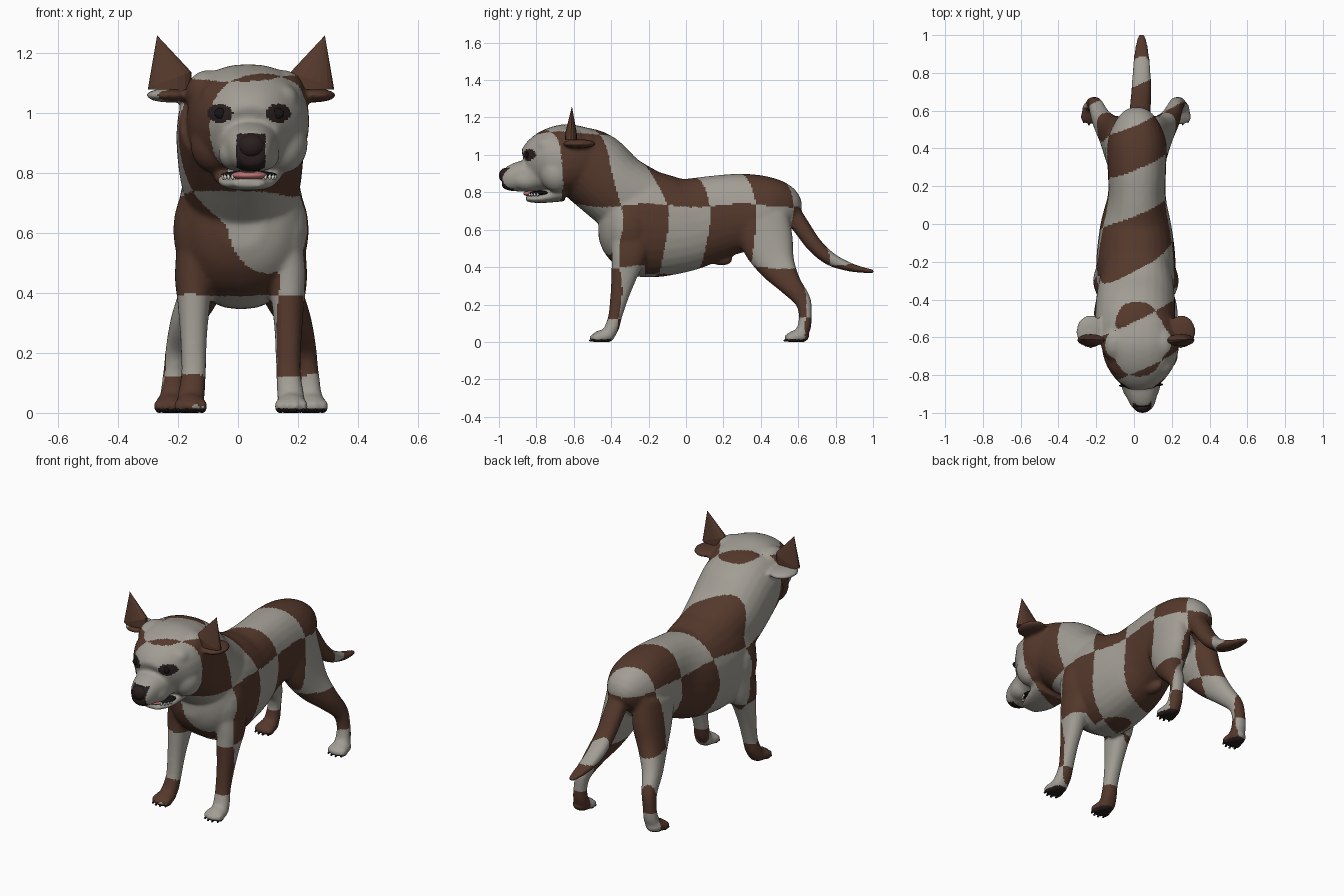
import bpy
import bmesh
from math import sin, cos, pi, copysign
from mathutils import Vector, Matrix
from mathutils.bvhtree import BVHTree

cube = bpy.data.objects.get("Cube")
if cube:
    bpy.data.objects.remove(cube, do_unlink=True)


def material(name, colour):
    mat = bpy.data.materials.new(name)
    mat.use_nodes = True
    rgba = (*colour, 1)
    mat.diffuse_color = rgba
    mat.node_tree.nodes["Principled BSDF"].inputs["Base Color"].default_value = rgba
    return mat


white_fur = material("white_fur", (.36, .34, .3))
brown_fur = material("brown_fur", (.09, .04, .025))
dark_skin = material("dark_skin", (.022, .013, .013))
black = material("black", (.008, .007, .007))
pink = material("pink", (.52, .17, .17))
ivory = material("ivory", (.75, .73, .66))


def ellipsoid(bm, centre, radii, segments=20):
    matrix = Matrix.Translation(centre) @ Matrix.Diagonal((*radii, 1))
    bmesh.ops.create_uvsphere(bm, u_segments=segments, v_segments=segments // 2,
                              radius=1, matrix=matrix)


def smooth_path(path, steps=4):
    """Spline through points of (x, y, z, half width, half thickness)."""
    pts = [Vector(p) for p in path]
    last = len(pts) - 1
    result = []
    for i in range(last):
        a, b, c, d = (pts[min(max(k, 0), last)] for k in range(i - 1, i + 3))
        for step in range(steps):
            t = step / steps
            result.append((b * 2 + (c - a) * t + (a * 2 - b * 5 + c * 4 - d) * t ** 2
                           + (b * 3 - a - c * 3 + d) * t ** 3) * .5)
    result.append(pts[last])
    return result


def tube(bm, path, sides=28):
    """Loft slightly squared rings at right angles to the path."""
    pts = smooth_path(path)
    centres = [Vector(p[:3]) for p in pts]
    rings = []
    for i, p in enumerate(pts):
        along = centres[min(i + 1, len(pts) - 1)] - centres[max(i - 1, 0)]
        up = along.cross(Vector((1, 0, 0))).normalized()
        across = up.cross(along).normalized()
        ring = []
        for k in range(sides):
            c, s = cos(2 * pi * k / sides), sin(2 * pi * k / sides)
            c, s = copysign(abs(c) ** .88, c), copysign(abs(s) ** .88, s)
            ring.append(bm.verts.new(centres[i] + across * (c * p[3]) + up * (s * p[4])))
        rings.append(ring)
    for low, high in zip(rings, rings[1:]):
        for k in range(sides):
            n = (k + 1) % sides
            bm.faces.new((low[k], low[n], high[n], high[k]))
    bm.faces.new(rings[0][::-1])
    bm.faces.new(rings[-1])


def make_object(name, bm, mats, smooth=True):
    bmesh.ops.recalc_face_normals(bm, faces=bm.faces)
    mesh = bpy.data.meshes.new(name)
    bm.to_mesh(mesh)
    bm.free()
    for mat in mats:
        mesh.materials.append(mat)
    mesh.polygons.foreach_set("use_smooth", [smooth] * len(mesh.polygons))
    obj = bpy.data.objects.new(name, mesh)
    bpy.context.collection.objects.link(obj)
    return obj


MID = .01     # centre line of the body
FACE = .037   # centre line of the head

# Torso, neck, skull, muzzle, lower jaw and tail
body = bmesh.new()
tube(body, [(.015, .55, .63, .07, .1), (.015, .505, .665, .125, .17),
            (.015, .43, .685, .157, .197), (.015, .3, .69, .155, .21),
            (.015, .15, .665, .153, .225), (.01, 0, .628, .187, .25),
            (.01, -.15, .625, .207, .28), (.01, -.27, .64, .21, .285),
            (.01, -.37, .64, .2, .235), (.01, -.435, .64, .145, .165),
            (.01, -.467, .64, .075, .09)])
tube(body, [(.015, -.18, .68, .17, .22), (.01, -.37, .81, .205, .2),
            (.006, -.5, .925, .212, .205), (.012, -.6, .975, .208, .185)])
tube(body, [(.03, -.5, .98, .18, .16), (.033, -.62, .975, .205, .19),
            (.035, -.72, .965, .19, .178), (.037, -.79, .95, .15, .145),
            (.04, -.845, .93, .095, .1)])
tube(body, [(.035, -.76, .9, .12, .09), (.04, -.88, .885, .09, .082),
            (.045, -.95, .872, .067, .065), (.045, -.985, .87, .043, .043)])
tube(body, [(.03, -.66, .8, .12, .05), (.033, -.78, .766, .09, .024),
            (.035, -.855, .768, .052, .018)])
tube(body, [(.025, .45, .79, .07, .06), (.028, .53, .73, .06, .055),
            (.033, .612, .622, .056, .047), (.038, .685, .52, .054, .042),
            (.04, .77, .445, .05, .036), (.04, .87, .402, .043, .024),
            (.04, .95, .384, .032, .015), (.04, 1.007, .376, .017, .01)])
ellipsoid(body, (.015, .19, .438), (.032, .06, .03))

# Paired parts: legs, paws, shoulders, cheeks, lips, brows, temples and ear flaps
front_leg = [(.14, -.28, .6, .07, .12), (.155, -.305, .46, .066, .095),
             (.157, -.325, .38, .056, .075), (.158, -.352, .26, .045, .052),
             (.158, -.378, .14, .041, .037), (.163, -.395, .08, .044, .038),
             (.17, -.42, .03, .046, .035)]
hind_leg = [(.085, .4, .66, .078, .15), (.1, .44, .52, .08, .137),
            (.135, .487, .41, .066, .1), (.182, .555, .31, .052, .063),
            (.21, .622, .225, .04, .045), (.222, .638, .15, .036, .035),
            (.227, .632, .08, .04, .036), (.23, .61, .035, .045, .035)]
claws = bmesh.new()
for side in (-1, 1):
    for leg, paw_x, paw_y in ((front_leg, .168, -.44), (hind_leg, .235, .6)):
        tube(body, [(MID + side * p[0], *p[1:]) for p in leg])
        ellipsoid(body, (MID + side * paw_x, paw_y, .03), (.052, .06, .036))
        for toe in (-1.5, -.5, .5, 1.5):
            x = MID + side * paw_x + toe * .027
            y = paw_y - .05 + abs(toe) * .012
            ellipsoid(body, (x, y, .022), (.016, .034, .025))
            ellipsoid(claws, (x, y - .025, .008), (.005, .01, .007), 8)
    ellipsoid(body, (MID + side * .13, -.3, .61), (.097, .12, .17))
    ellipsoid(body, (FACE + side * .115, -.69, .9), (.082, .09, .1))
    ellipsoid(body, (FACE + side * .048, -.85, .864), (.055, .08, .056))
    ellipsoid(body, (FACE + side * .1, -.745, 1.05), (.065, .06, .05))
    ellipsoid(body, (.025 + side * .125, -.63, 1.065), (.075, .1, .08))
    ellipsoid(body, (MID + side * .24, -.57, 1.06), (.078, .09, .024))

# Fuse the parts into one skin
rough = make_object("rough_body", body, [])
remesh = rough.modifiers.new("fuse", "REMESH")
remesh.mode = "VOXEL"
remesh.voxel_size = .009
relax = rough.modifiers.new("relax", "SMOOTH")
relax.factor = .5
relax.iterations = 10
graph = bpy.context.evaluated_depsgraph_get()
fused = bpy.data.meshes.new_from_object(rough.evaluated_get(graph))
skin = bmesh.new()
skin.from_mesh(fused)
bpy.data.objects.remove(rough, do_unlink=True)
bpy.data.meshes.remove(fused)
for vert in skin.verts:
    vert.co.z = max(vert.co.z, 0)

# Piebald coat: slanted blocks that alternate along the body and in height
ALONG = (-.72, -.447, -.195, .045, .29, .52, .735, 1.02)
HEIGHT = (.13, .4, .73, 1.115)


def coat(c):
    if c.z < .014:
        return 2
    if c.y < -.7:
        for side in (-1, 1):
            across = (c.x - FACE - side * .097) / .043
            if across ** 2 + ((c.z - 1) / .031) ** 2 < 1:
                return 2
    if c.y < -.92 and abs(c.x - .043) < .048 and .79 < c.z < .932:
        return 2
    s = c.y - .45 * c.x + .01 * sin(15 * c.z + 4 * c.x)
    h = c.z + .01 * sin(13 * c.y + 5 * c.x)
    if c.y < -.05:                            # blocks lean back on the neck
        s += .2 * max(c.z - .73, 0)
    if c.z < .45 and -.22 < c.y < .3:         # lower edge under the belly
        h += .045
    h -= .35 * max(c.y - .85, 0)              # tail tip
    blocks = sum(s > edge for edge in ALONG) + sum(h > edge for edge in HEIGHT)
    return 0 if blocks % 2 else 1


for face in skin.faces:
    face.material_index = coat(face.calc_center_median())
surface = BVHTree.FromBMesh(skin)
make_object("body", skin, [white_fur, brown_fur, dark_skin])
make_object("claws", claws, [black])

# Eyeballs sit in the dark lids
eyes = bmesh.new()
for side in (-1, 1):
    x = FACE + side * .095
    hit = surface.ray_cast(Vector((x, -2, 1)), Vector((0, 1, 0)))[0]
    ellipsoid(eyes, hit or (x, -.81, 1), (.021, .008, .018))
make_object("eyes", eyes, [black])

# Nose
nose = bmesh.new()
ellipsoid(nose, (.045, -.966, .89), (.046, .034, .04))
make_object("nose", nose, [dark_skin])

# Mouth, tongue and teeth
mouth = bmesh.new()
ellipsoid(mouth, (FACE, -.775, .795), (.093, .08, .014))
make_object("mouth", mouth, [black])
tongue = bmesh.new()
ellipsoid(tongue, (FACE, -.825, .793), (.06, .045, .016))
make_object("tongue", tongue, [pink])
teeth = bmesh.new()
for side in (-1, 1):
    for k in range(3, 7):
        angle = side * k * pi / 14
        ellipsoid(teeth, (FACE + .088 * sin(angle), -.775 - .078 * cos(angle), .788),
                  (.006, .007, .01), 8)
make_object("teeth", teeth, [ivory])

# Pointed ears: a flat oval base, a tilted brim and a tip
ears = bmesh.new()
SIDES = 16
for side in (-1, 1):
    base, brim = [], []
    for k in range(SIDES):
        c, s = cos(2 * pi * k / SIDES), sin(2 * pi * k / SIDES)
        x, y = MID + side * (.238 + .072 * c), -.615 + .032 * s
        base.append(ears.verts.new((x, y, 1.08)))
        brim.append(ears.verts.new((x, y, 1.112 - .026 * c)))
    tip = ears.verts.new((MID + side * .28, -.61, 1.26))
    ears.faces.new(base)
    for k in range(SIDES):
        n = (k + 1) % SIDES
        ears.faces.new((base[k], base[n], brim[n], brim[k]))
        ears.faces.new((brim[k], brim[n], tip))
make_object("ears", ears, [brown_fur], smooth=False)
